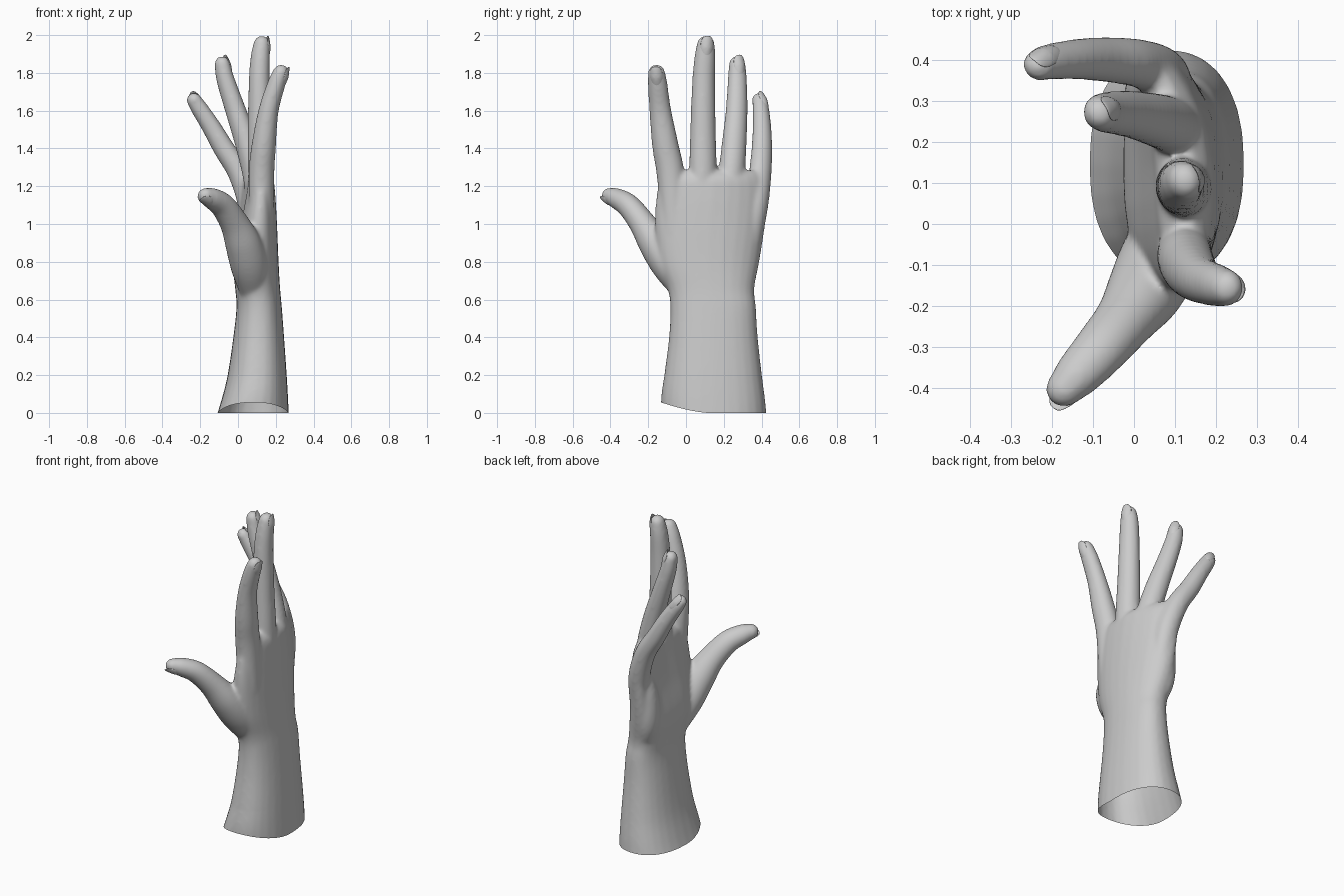
import bpy, bmesh, math
from mathutils import Vector

if "Cube" in bpy.data.objects:
    bpy.data.objects.remove(bpy.data.objects["Cube"])

N = 28
bm = bmesh.new()


def loft(rings):
    """Skin a list of closed rings and cap both ends."""
    vr = [[bm.verts.new(p) for p in ring] for ring in rings]
    fs = [bm.faces.new(vr[0][::-1]), bm.faces.new(vr[-1])]
    for a, b in zip(vr, vr[1:]):
        for i in range(N):
            j = (i + 1) % N
            fs.append(bm.faces.new((a[i], a[j], b[j], b[i])))
    bmesh.ops.recalc_face_normals(bm, faces=fs)


def spline(rows, steps=6):
    """Catmull-Rom interpolation of equally long rows of numbers."""
    rows = [Vector(r) for r in rows]
    rows = [2 * rows[0] - rows[1]] + rows + [2 * rows[-1] - rows[-2]]
    out = []
    for a, b, c, d in zip(rows, rows[1:], rows[2:], rows[3:]):
        for s in range(steps):
            t = s / steps
            out.append(0.5 * (2 * b + (c - a) * t + (2 * a - 5 * b + 4 * c - d) * t * t
                              + (3 * b - a - 3 * c + d) * t ** 3))
    return out + [rows[-2]]


def digit(points, dorsal, flat=0.92):
    """Rounded tube along (x, y, z, radius); returns the frame at the tip."""
    pts = spline(points)
    ctr, rad = [p.xyz for p in pts], [p.w for p in pts]
    t = (ctr[-1] - ctr[-3]).normalized()
    r, end = rad[-1], ctr[-1].copy()
    for a in (20, 40, 60, 75, 85):
        ctr.append(end + t * r * math.sin(math.radians(a)))
        rad.append(r * math.cos(math.radians(a)))
    rings = []
    for i, c in enumerate(ctr):
        tg = (ctr[min(i + 1, len(ctr) - 1)] - ctr[max(i - 1, 0)]).normalized()
        u = Vector(dorsal)
        u = (u - tg * u.dot(tg)).normalized()
        v = tg.cross(u)
        rings.append([c + u * rad[i] * flat * math.cos(k * math.tau / N)
                      + v * rad[i] * math.sin(k * math.tau / N) for k in range(N)])
    loft(rings)
    u = Vector(dorsal)
    return end, t, (u - t * u.dot(t)).normalized(), r


# Forearm and palm sections: z, x min, x max, y min, y max, arch
sections = [(-0.08, -0.135, 0.272, -0.135, 0.432, 0), (0.06, -0.09, 0.266, -0.13, 0.42, 0),
            (0.2, -0.055, 0.258, -0.115, 0.402, 0), (0.4, -0.025, 0.244, -0.09, 0.38, 0),
            (0.56, -0.008, 0.232, -0.083, 0.37, 0), (0.66, -0.015, 0.223, -0.098, 0.362, 0.1),
            (0.8, -0.025, 0.215, -0.15, 0.388, 0.3), (1.0, 0.015, 0.207, -0.165, 0.42, 0.55),
            (1.16, 0.045, 0.198, -0.155, 0.435, 0.75), (1.24, 0.06, 0.187, -0.135, 0.42, 0.85),
            (1.285, 0.1, 0.15, -0.1, 0.39, 0.9)]


def section(s):
    z, x0, x1, y0, y1, k = s
    ring = []
    for i in range(N):
        c, n = math.cos(i * math.tau / N), math.sin(i * math.tau / N)
        c, n = (math.copysign(abs(w) ** 0.87, w) for w in (c, n))
        y = (y0 + y1) / 2 + n * (y1 - y0) / 2
        x = (x0 + x1) / 2 + c * (x1 - x0) / 2 - k * max(0, y - 0.1) ** 2
        ring.append(Vector((x, y, z)))
    return ring


loft([section(s) for s in spline(sections)])

# Fingers, thumb: centre line with radius, and the direction of the nail
tips = [
    digit([(0.125, -0.06, 0.95, .07), (0.124, -0.08, 1.25, .074), (0.137, -0.11, 1.42, .070),
           (0.162, -0.136, 1.6, .058), (0.203, -0.15, 1.74, .052), (0.226, -0.156, 1.8, .046)],
          (1, -0.1, 0)),
    digit([(0.125, 0.09, 0.95, .072), (0.122, 0.09, 1.25, .074), (0.115, 0.09, 1.5, .068),
           (0.113, 0.093, 1.75, .061), (0.118, 0.1, 1.88, .056), (0.125, 0.105, 1.95, .048)],
          (1, 0.25, 0)),
    digit([(0.12, 0.22, 0.95, .07), (0.098, 0.238, 1.22, .072), (0.048, 0.255, 1.42, .067),
           (-0.012, 0.268, 1.6, .059), (-0.065, 0.272, 1.76, .052), (-0.083, 0.271, 1.845, .045)],
          (1, 0.5, 0)),
    digit([(0.085, 0.34, 0.9, .06), (0.065, 0.372, 1.1, .067), (0.007, 0.393, 1.27, .063),
           (-0.075, 0.402, 1.4, .058), (-0.145, 0.402, 1.52, .052), (-0.21, 0.395, 1.62, .046),
           (-0.232, 0.388, 1.655, .041)], (0.5, 0.8, 0.3)),
    digit([(0.09, 0.01, 0.64, .08), (0.062, -0.085, 0.775, .1), (0.028, -0.162, 0.895, .096),
           (-0.02, -0.232, 1.005, .077), (-0.08, -0.304, 1.096, .068), (-0.137, -0.367, 1.135, .059),
           (-0.17, -0.402, 1.148, .047)], (0.3, -0.4, -0.85)),
]

# Pad at the heel of the palm, below the little finger
digit([(0.09, 0.29, 0.62, .05), (0.05, 0.305, 0.78, .075), (0.045, 0.32, 0.95, .07),
       (0.06, 0.34, 1.1, .05)], (1, 0, 0))

# Fuse all parts into one smooth skin
me = bpy.data.meshes.new("hand")
bm.to_mesh(me)
bm.free()
hand = bpy.data.objects.new("hand", me)
bpy.context.collection.objects.link(hand)
rm = hand.modifiers.new("fuse", 'REMESH')
rm.mode, rm.voxel_size = 'VOXEL', 0.009
sm = hand.modifiers.new("soften", 'SMOOTH')
sm.factor, sm.iterations = 0.5, 16
dg = bpy.context.evaluated_depsgraph_get()
skin = bpy.data.meshes.new_from_object(hand.evaluated_get(dg))
hand.modifiers.clear()
hand.data = skin

# Open wrist end, its edge rising on the thumb side
bm = bmesh.new()
bm.from_mesh(skin)
bmesh.ops.bisect_plane(bm, geom=bm.verts[:] + bm.edges[:] + bm.faces[:], dist=1e-5,
                       plane_co=(0, 0, 0), plane_no=(0, 0, 1), clear_inner=True)
for v in bm.verts:
    if v.co.z < 0.2:
        lift = min(1, max(0, (0.12 - v.co.y) / 0.25)) ** 1.5
        v.co.z += 0.055 * lift * (1 - v.co.z / 0.2)
for f in bm.faces:
    f.smooth = True
bm.to_mesh(skin)
bm.free()

# Nails: curved plates on the back of each fingertip, just past the end
names = ("index", "middle", "ring", "little", "thumb")
for name, (end, t, n, r) in zip(names, tips):
    nb = bmesh.new()
    bmesh.ops.create_uvsphere(nb, u_segments=24, v_segments=12, radius=1)
    side = t.cross(n)
    for v in nb.verts:
        a, b, c = v.co
        a, b = (math.copysign(abs(w) ** 0.8, w) for w in (a, b))
        v.co = (end + t * r * (1.25 * a - 0.2) + side * r * 0.74 * b
                + n * r * (0.92 + 0.12 * c - 0.32 * b * b - 0.3 * max(a, 0)))
    for f in nb.faces:
        f.smooth = True
    m = bpy.data.meshes.new(name + "_nail")
    nb.to_mesh(m)
    nb.free()
    bpy.context.collection.objects.link(bpy.data.objects.new(name + "_nail", m))
